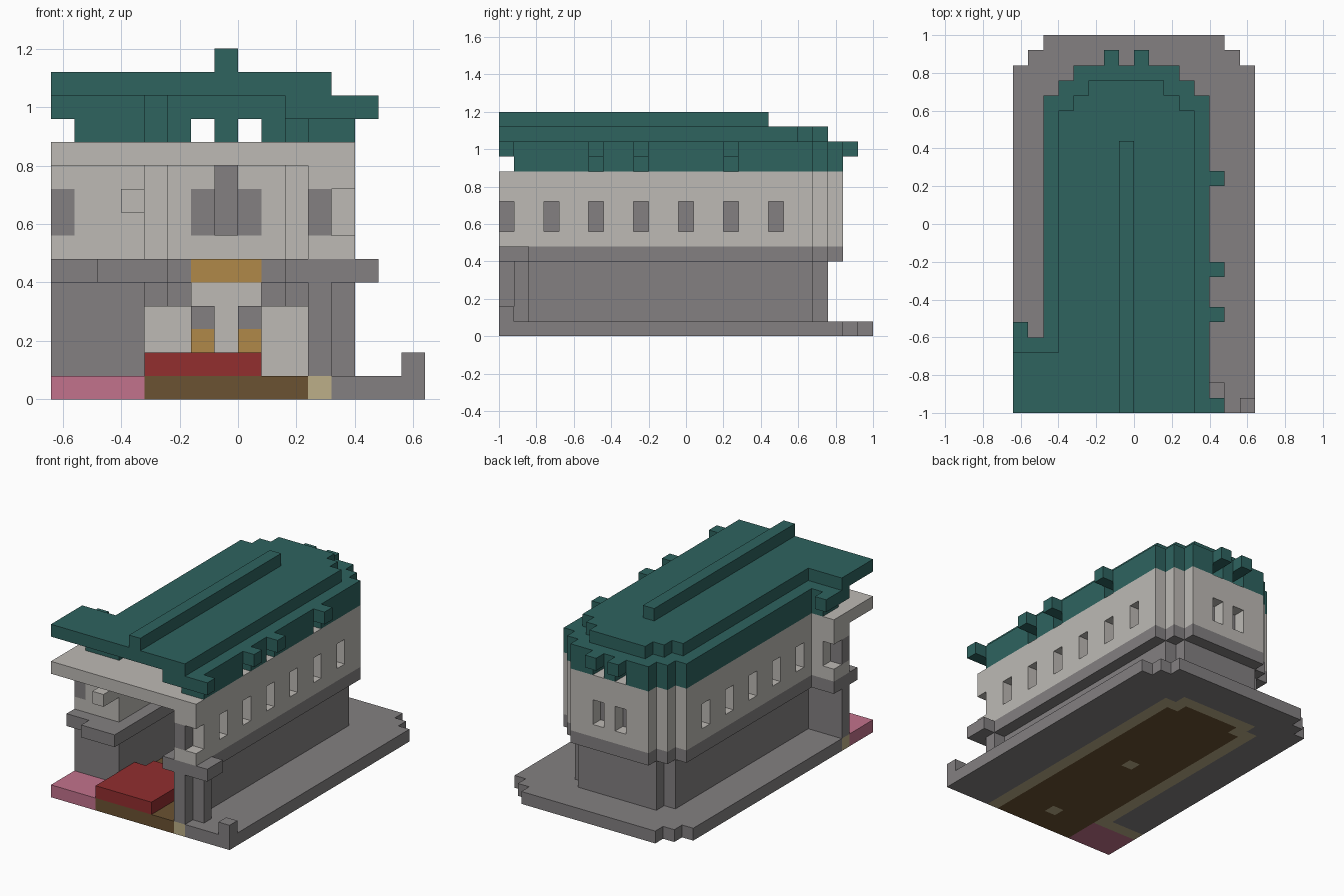
import bpy
import bmesh

cube = bpy.data.objects.get("Cube")
if cube:
    bpy.data.objects.remove(cube, do_unlink=True)

U = 0.08  # size of one block


def material(name, rgb):
    linear = [((c / 255 + 0.055) / 1.055) ** 2.4 for c in rgb] + [1.0]
    mat = bpy.data.materials.new(name)
    mat.use_nodes = True
    mat.diffuse_color = linear
    mat.node_tree.nodes["Principled BSDF"].inputs["Base Color"].default_value = linear
    return mat


GREY = material("dark stone", (131, 128, 129))
LIGHT = material("pale stone", (189, 186, 181))
TEAL = material("teal roof", (46, 99, 95))
GOLD = material("gold", (176, 136, 72))
RED = material("red carpet", (146, 46, 47))
BROWN = material("brown floor", (107, 82, 50))
PINK = material("pink floor", (194, 114, 140))
KHAKI = material("sand border", (188, 175, 136))


def box(x0, x1, y0, y1, z0, z1):
    return {(x, y, z) for x in range(x0, x1) for y in range(y0, y1) for z in range(z0, z1)}


def hall(x0, x1, y0, y1, z0, z1, steps):
    """Long room whose far end narrows in steps."""
    cells = set()
    for s in range(steps + 1):
        cells |= box(x0 + s, x1 - s, y0, y1 - steps + s, z0, z1)
    return cells


def part(name, cells, mat):
    """Turn a set of blocks into one mesh made of its outer faces."""
    bm = bmesh.new()
    verts = {}

    def vert(p):
        if p not in verts:
            verts[p] = bm.verts.new((p[0] * U - 0.64, p[1] * U - 1, p[2] * U))
        return verts[p]

    for cell in sorted(cells):
        for axis in range(3):
            for side in (0, 1):
                near = list(cell)
                near[axis] += 2 * side - 1
                if tuple(near) in cells:
                    continue
                ring = []
                for a, b in ((0, 0), (1, 0), (1, 1), (0, 1)):
                    p = list(cell)
                    p[axis] += side
                    p[(axis + 1) % 3] += a
                    p[(axis + 2) % 3] += b
                    ring.append(vert(tuple(p)))
                bm.faces.new(ring if side else ring[::-1])
    bmesh.ops.dissolve_limit(bm, angle_limit=0.01, verts=bm.verts, edges=bm.edges)
    mesh = bpy.data.meshes.new(name)
    bm.to_mesh(mesh)
    bm.free()
    mesh.materials.append(mat)
    obj = bpy.data.objects.new(name, mesh)
    bpy.context.scene.collection.objects.link(obj)


# Ground slab, split into floor areas
slab = hall(0, 16, 0, 25, 0, 1, 2)
side_floor = box(0, 4, 0, 3, 0, 1)
spots = box(7, 8, 2, 3, 0, 1) | box(7, 8, 11, 12, 0, 1)
inside = hall(4, 11, 0, 21, 0, 1, 1)
border = (hall(3, 12, 0, 22, 0, 1, 1) | box(0, 3, 3, 4, 0, 1)) - inside - side_floor
part("main_floor", inside - spots, BROWN)
part("floor_border", border | spots, KHAKI)
part("side_floor", side_floor, PINK)
part("terrace", (slab - inside - border - side_floor) | box(15, 16, 0, 1, 1, 2), GREY)


def room(z0, z1):
    return hall(4, 11, 0, 21, z0, z1, 1)


def side_opening(z0, z1):
    return box(0, 4, 0, 3, z0, z1)


# Lower walls with the front buttress
lower = hall(3, 12, 0, 22, 1, 5, 1) | box(0, 3, 3, 4, 1, 5)
lower = lower - room(1, 5) - side_opening(1, 5)
part("lower_walls", lower | box(12, 13, 1, 2, 1, 5), GREY)

# Gallery ledge between the floors
ledge = hall(2, 13, 0, 23, 5, 6, 2) - hall(5, 10, 0, 20, 5, 6, 1) - box(0, 5, 0, 3, 5, 6)
ledge |= box(0, 2, 2, 5, 5, 6) | box(2, 5, 1, 3, 5, 6) | box(10, 14, 0, 2, 5, 6)
part("gallery_ledge", ledge, GREY)

# Upper walls with recessed windows
upper = hall(2, 13, 0, 23, 6, 10, 2) | box(0, 2, 3, 5, 6, 10)
upper = upper - room(6, 10) - side_opening(6, 10)
holes = box(0, 1, 3, 5, 7, 9)
panes = box(0, 1, 3, 4, 7, 9)
for y in range(0, 19, 3):
    holes |= box(11, 13, y, y + 1, 7, 9)
    panes |= box(11, 12, y, y + 1, 7, 9)
    if y > 3:
        holes |= box(2, 4, y, y + 1, 7, 9)
        panes |= box(3, 4, y, y + 1, 7, 9)
for x in (6, 8):
    holes |= box(x, x + 1, 21, 23, 7, 9)
    panes |= box(x, x + 1, 21, 22, 7, 9)
part("upper_walls", upper - holes, LIGHT)
part("window_panes", panes, GREY)
part("wall_bracket", box(3, 4, 1, 3, 8, 9), LIGHT)
part("ceiling", hall(2, 13, 0, 23, 10, 11, 2) | box(0, 2, 0, 5, 10, 11), LIGHT)

# Eaves: two courses, notched below each projecting beam
eaves = hall(2, 13, 0, 23, 11, 13, 2) | box(0, 2, 3, 5, 11, 13)
eaves = eaves - room(11, 13) - side_opening(11, 13)
eaves -= box(0, 16, 0, 1, 11, 12) | box(0, 1, 0, 6, 11, 12)
beams = box(10, 14, 0, 1, 12, 13) | box(0, 1, 3, 6, 12, 13)
for y in (6, 9, 15):
    eaves -= box(11, 13, y, y + 1, 11, 12)
    beams |= box(12, 14, y, y + 1, 12, 13)
for x in (6, 8):
    eaves -= box(x, x + 1, 21, 23, 11, 12)
    beams |= box(x, x + 1, 22, 24, 12, 13)
part("eaves", eaves | beams, TEAL)

# Roof sheet and ridge
part("roof", hall(3, 12, 0, 22, 13, 14, 2) | box(0, 3, 0, 4, 13, 14), TEAL)
part("roof_ridge", box(7, 8, 0, 18, 14, 15), TEAL)

# Interior furnishing at the far end, and the carpeted platform
part("carpet_platform", box(4, 9, 0, 5, 1, 2) | box(5, 8, 5, 6, 1, 2), RED)
part("end_wall_lining", box(4, 11, 19, 20, 1, 4) | box(6, 9, 19, 20, 4, 5), LIGHT)
part("end_gold_band", box(6, 9, 19, 20, 5, 6), GOLD)
part("end_column", box(7, 8, 20, 21, 7, 10), GREY)
for side, x in (("right", 6), ("left", 8)):
    part(side + "_niche", box(x, x + 1, 18, 19, 3, 4), GREY)
    part(side + "_niche_base", box(x, x + 1, 18, 19, 2, 3), GOLD)
